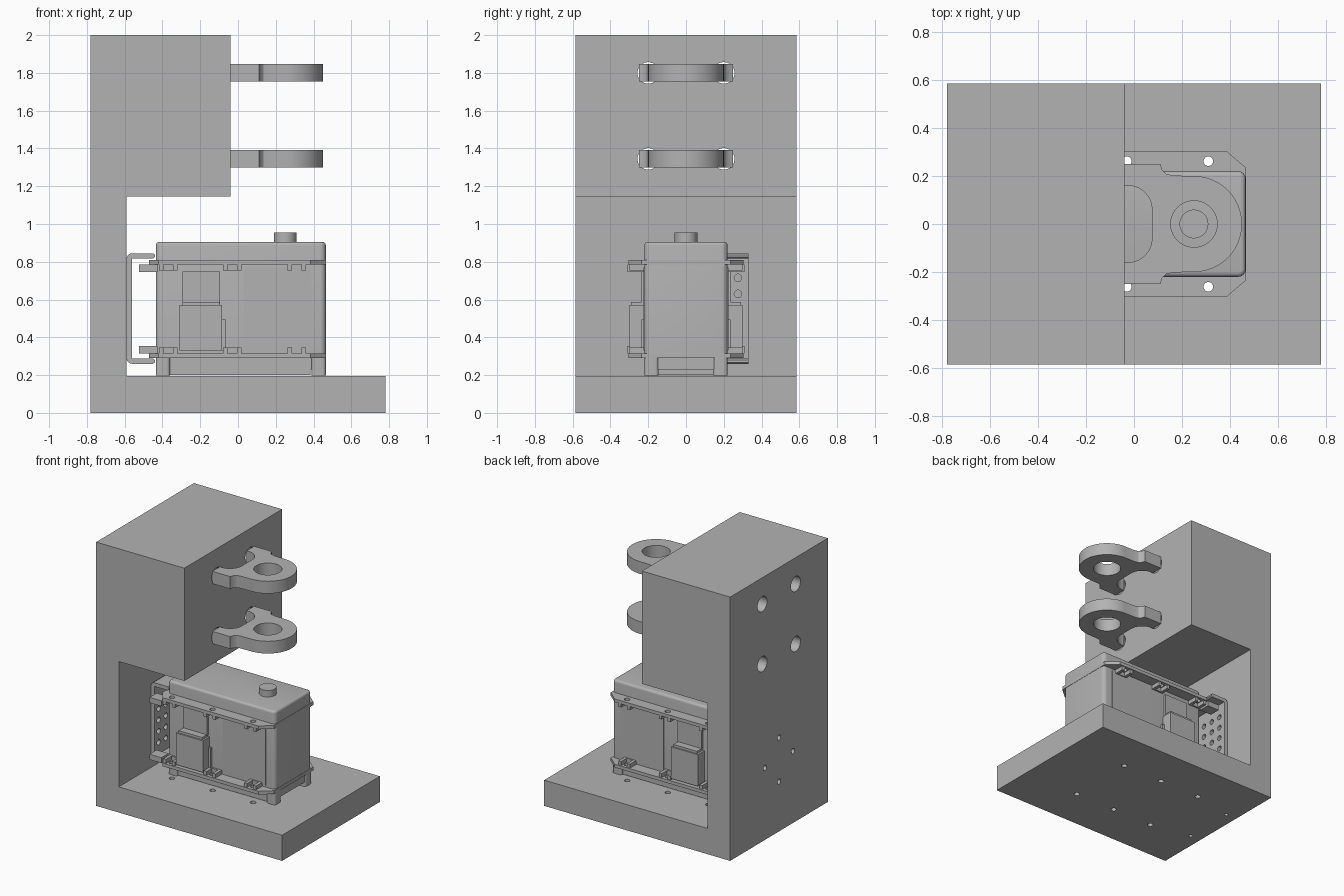
import bpy, bmesh
from math import cos, sin, pi, radians

if "Cube" in bpy.data.objects:
    bpy.data.objects.remove(bpy.data.objects["Cube"], do_unlink=True)

grey = bpy.data.materials.new("plain_grey")
grey.use_nodes = True
grey.diffuse_color = (0.45, 0.45, 0.45, 1)
grey.node_tree.nodes["Principled BSDF"].inputs["Base Color"].default_value = (0.45, 0.45, 0.45, 1)

MAP = {"x": lambda u, v, w: (w, u, v),
       "y": lambda u, v, w: (u, w, v),
       "z": lambda u, v, w: (u, v, w)}


def add_prism(bm, pts, lo, hi, axis):
    f = MAP[axis]
    a = [bm.verts.new(f(u, v, lo)) for u, v in pts]
    b = [bm.verts.new(f(u, v, hi)) for u, v in pts]
    n = len(pts)
    bm.faces.new(a)
    bm.faces.new(b[::-1])
    for i in range(n):
        j = (i + 1) % n
        bm.faces.new((a[i], b[i], b[j], a[j]))


def arc(cx, cy, r, a0, a1, n=24):
    return [(cx + r * cos(radians(a0 + (a1 - a0) * i / n)),
             cy + r * sin(radians(a0 + (a1 - a0) * i / n))) for i in range(n + 1)]


def disc(cx, cy, r, n=32):
    return arc(cx, cy, r, 0, 360, n)[:-1]


def rect(x0, x1, y0, y1):
    return [(x0, y0), (x1, y0), (x1, y1), (x0, y1)]


def round_rect(x0, x1, y0, y1, r):
    return (arc(x1 - r, y1 - r, r, 0, 90, 6) + arc(x0 + r, y1 - r, r, 90, 180, 6)
            + arc(x0 + r, y0 + r, r, 180, 270, 6) + arc(x1 - r, y0 + r, r, 270, 360, 6))


def make(name, prisms):
    """One object from (profile, low, high, axis) prisms."""
    bm = bmesh.new()
    for p in prisms:
        add_prism(bm, *p)
    bmesh.ops.recalc_face_normals(bm, faces=bm.faces)
    me = bpy.data.meshes.new(name)
    bm.to_mesh(me)
    bm.free()
    ob = bpy.data.objects.new(name, me)
    bpy.context.collection.objects.link(ob)
    me.materials.append(grey)
    return ob


def bake(ob):
    dg = bpy.context.evaluated_depsgraph_get()
    me = bpy.data.meshes.new_from_object(ob.evaluated_get(dg))
    ob.modifiers.clear()
    ob.data = me


def drill(ob, prisms):
    cutter = make("cutter", prisms)
    cutter.hide_render = True
    m = ob.modifiers.new("drill", "BOOLEAN")
    m.operation = "DIFFERENCE"
    m.solver = "EXACT"
    m.object = cutter
    bake(ob)
    bpy.data.objects.remove(cutter, do_unlink=True)


def smooth(ob):
    bpy.ops.object.select_all(action="DESELECT")
    ob.select_set(True)
    bpy.context.view_layer.objects.active = ob
    bpy.ops.object.shade_smooth_by_angle(angle=radians(30))


SIDES = (-1, 1)
BOLT_X = (-0.37, -0.03, 0.31)
bolts = [(x, s * 0.262) for x in BOLT_X for s in SIDES]

# Frame: C-shaped block with base, back wall and overhang
profile = [(-0.78, 0), (0.78, 0), (0.78, 0.195), (-0.59, 0.195),
           (-0.59, 1.145), (-0.04, 1.145), (-0.04, 2), (-0.78, 2)]
frame = make("frame", [(profile, -0.585, 0.585, "y")])
holes = [(disc(x, y, 0.02, 20), -0.1, 0.25, "z") for x, y in bolts]
holes += [(disc(-0.69, s * 0.195, 0.015, 16), -0.1, 0.33, "z") for s in SIDES]
holes += [(disc(0.167 * cos(k * pi / 2), 0.545 + 0.167 * sin(k * pi / 2), 0.02, 20),
           -0.9, -0.5, "x") for k in range(4)]
holes += [(disc(s * 0.2, z, 0.057), -0.9, 0.1, "x") for s in SIDES for z in (1.345, 1.8)]
drill(frame, holes)

# Two ring brackets on the overhang, each with two feet
half = (arc(-0.025, 0.06, 0.1, 0, 90, 10)
        + [(-0.04, 0.16), (-0.04, 0.25), (0.11, 0.25), (0.118, 0.225), (0.135, 0.209), (0.165, 0.202)]
        + arc(0.25, 0, 0.2, 90, 0, 20))
outline = half + [(x, -y) for x, y in half[-2::-1]]
parts = [frame]
for name, z in (("lower_ring_bracket", 1.3), ("upper_ring_bracket", 1.755)):
    ring = make(name, [(outline, z, z + 0.093, "z")])
    drill(ring, [(disc(0.25, 0, 0.097, 40), z - 0.1, z + 0.2, "z")])
    parts.append(ring)

# Motor housing with softened top edge
housing = make("motor_housing", [(round_rect(-0.435, 0.465, -0.22, 0.22, 0.03), 0.29, 0.905, "z")])
bm = bmesh.new()
bm.from_mesh(housing.data)
rim = [e for e in bm.edges if all(v.co.z > 0.9 for v in e.verts)]
bmesh.ops.bevel(bm, geom=rim, offset=0.018, segments=4, affect="EDGES", profile=0.5)
bm.to_mesh(housing.data)
bm.free()
drill(housing, [(rect(0.045, 0.135, 0.42, 0.475), 0.19, 0.25, "y")])
parts.append(housing)

# Motor foot: recessed core and four corner posts
foot = [(rect(-0.425, 0.455, -0.205, 0.205), 0.23, 0.3, "z"),
        (rect(-0.36, 0.385, -0.205, 0.205), 0.2, 0.24, "z")]
foot += [(round_rect(x, x + 0.075, min(s * 0.145, s * 0.22), max(s * 0.145, s * 0.22), 0.018),
          0.197, 0.295, "z") for x in (-0.435, 0.39) for s in SIDES]
parts.append(make("motor_foot", foot))

# Output shaft
parts.append(make("output_shaft", [(disc(0.25, 0, 0.06, 40), 0.89, 0.955, "z")]))

# Flanges, ribs and end lugs, mirrored about the middle height
flange_edge = [(-0.47, 0.235), (-0.42, 0.305), (0.385, 0.305), (0.467, 0.235)]
flange_outline = flange_edge + [(x, -y) for x, y in flange_edge[::-1]]


def span(a, b):
    return min(a, b), max(a, b)


for name, d in (("lower_flange", -1), ("upper_flange", 1)):
    def zz(a, b):
        return span(0.55 + d * a, 0.55 + d * b)
    flange = make(name, [(flange_outline, *zz(0.235, 0.26), "z")])
    drill(flange, [(disc(x, y, 0.02, 20), 0, 1, "z") for x, y in bolts])
    ribs = []
    for s in SIDES:
        for x in BOLT_X:
            for dx in (-0.037, 0.037):
                ribs.append((rect(x + dx - 0.012, x + dx + 0.012, *span(s * 0.21, s * 0.298)),
                             *zz(0.205, 0.238), "z"))
            ribs.append((rect(x - 0.03, x + 0.03, *span(s * 0.21, s * 0.232)), *zz(0.205, 0.237), "z"))
        ribs.append((rect(-0.525, -0.425, *span(s * 0.225, s * 0.31)), *zz(0.195, 0.236), "z"))
    parts += [flange, make(name + "_ribs", ribs)]

# Side boxes, thin cover plates and side strips
for side, s in (("front", -1), ("back", 1)):
    box = make(side + "_side_box", [
        (rect(-0.31, -0.085, 0.33, 0.57), *span(s * 0.21, s * 0.3), "y"),
        (rect(-0.295, -0.098, 0.56, 0.588), *span(s * 0.21, s * 0.29), "y")])
    cover = make(side + "_cover_plate", [
        (rect(-0.295, -0.095, 0.58, 0.748), *span(s * 0.21, s * 0.235), "y"),
        (rect(-0.09, -0.065, 0.33, 0.495), *span(s * 0.21, s * 0.235), "y"),
        (rect(0.03, 0.39, 0.33, 0.77), *span(s * 0.21, s * 0.225), "y")])
    parts += [box, cover]

# U-shaped strap between motor and wall, perforated
outer = arc(-0.56, 0.815, 0.03, 90, 180, 6) + arc(-0.56, 0.29, 0.03, 180, 270, 6)
strap_profile = (outer + [(-0.45, 0.26), (-0.44, 0.268), (-0.44, 0.28), (-0.45, 0.288), (-0.56, 0.288),
                          (-0.56, 0.817), (-0.45, 0.817), (-0.44, 0.825), (-0.44, 0.837), (-0.45, 0.845)])
strap = make("wall_strap", [(strap_profile, -0.2, 0.33, "y")])
drill(strap, [(disc(-0.15 + 0.085 * i, 0.375 + 0.085 * k, 0.02, 14), -0.7, -0.5, "x")
              for i in range(6) for k in range(5)])
parts.append(strap)

for part in parts:
    smooth(part)
